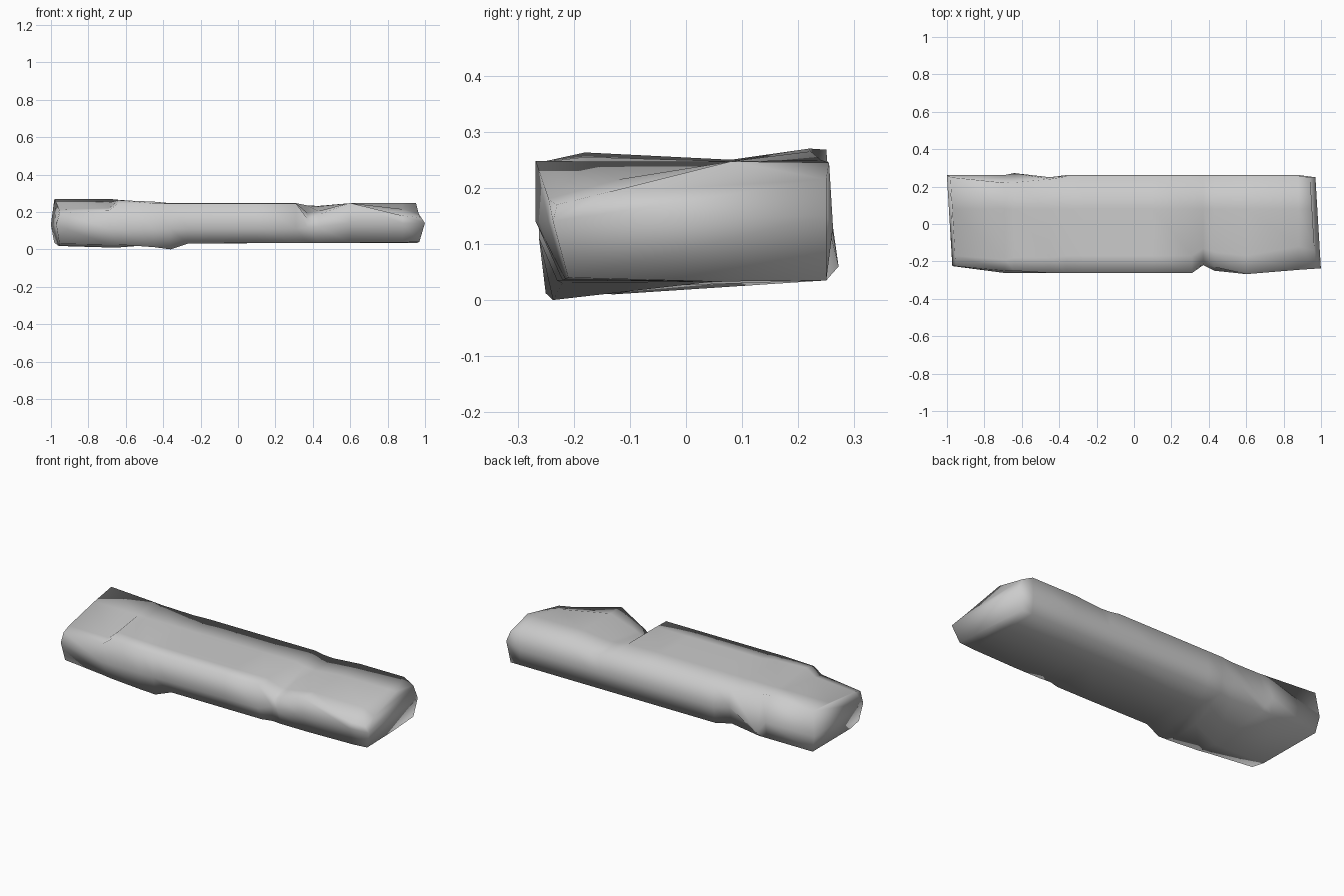
import bpy
import bmesh

default_cube = bpy.data.objects.get("Cube")
if default_cube:
    bpy.data.objects.remove(default_cube, do_unlink=True)

# Plain stone colour
stone = bpy.data.materials.new("grey_stone")
stone.use_nodes = True
colour = (0.6, 0.6, 0.6, 1)
stone.diffuse_color = colour
stone.node_tree.nodes["Principled BSDF"].inputs["Base Color"].default_value = colour

# Regular cross-section of the slab as (y, z), walked around from the top front edge
SECTION = {
    "front_top": (-.262, .245),
    "front_mid": (-.262, .11),
    "front_low": (-.23, .035),
    "keel": (.05, .033),
    "back_low": (.25, .035),
    "back_mid": (.262, .13),
    "back_top": (.255, .245),
    "spine": (.08, .247),
    "crown": (-.17, .247),
}

bm = bmesh.new()
rings = []


def station(x, bulge=0, skew=0, **moved):
    """Add one cross-section; moved points replace the regular ones."""
    ring = []
    for name, point in {**SECTION, **moved}.items():
        y, z = point
        push = bulge if name.endswith("mid") else 0
        ring.append(bm.verts.new((x + push + skew * y, y, z)))
    rings.append(ring)


# Left end, its top sloping down to the front
station(-.967, -.018, -.06, front_top=(-.225, .195), front_mid=(-.225, .13),
        front_low=(-.21, .03), keel=(-.13, .018), back_top=(.25, .268),
        spine=(.08, .25), crown=(-.17, .212))
station(-.69, front_top=(-.25, .21), front_low=(-.24, .025), keel=(-.13, .01),
        back_top=(.22, .27), spine=(.08, .25), crown=(-.19, .22))
# Step up along the top front edge, with a bulge low on the back
station(-.64, front_top=(-.25, .245), front_low=(-.25, .025), keel=(-.13, .01),
        back_mid=(.272, .06), back_top=(.222, .265), crown=(-.18, .263))
# Chipped back edge and sagging lower front lip
station(-.45, front_low=(-.25, .012), keel=(-.05, .025), back_low=(.225, .045),
        back_mid=(.25, .15), back_top=(.24, .25), crown=(-.18, .255))
station(-.36, front_low=(-.237, 0))
# Undercut middle
station(-.27, front_low=(-.22, .03))
station(.1)
station(.31)
# Notch across the top front edge, fading towards the back
station(.37, front_top=(-.21, .165), front_mid=(-.22, .12),
        front_low=(-.215, .035), back_top=(.255, .235), spine=(.08, .235),
        crown=(-.13, .195))
station(.43, front_top=(-.23, .185), front_mid=(-.25, .12), front_low=(-.22, .035),
        back_top=(.255, .232), spine=(.08, .23), crown=(-.15, .205))
# Right end with its top front corner worn away
station(.6, front_top=(-.268, .248), front_mid=(-.268, .14), front_low=(-.22, .035))
station(.88, front_top=(-.245, .18), front_mid=(-.245, .14),
        front_low=(-.215, .037), crown=(-.12, .215))
station(.957, .028, -.06, front_top=(-.23, .17), front_mid=(-.237, .14),
        front_low=(-.21, .04), back_mid=(.25, .15), back_top=(.25, .215),
        crown=(-.14, .192))

# Skin between neighbouring sections
for ring, following in zip(rings, rings[1:]):
    for i in range(len(ring)):
        j = (i + 1) % len(ring)
        bm.faces.new((ring[i], ring[j], following[j], following[i]))

# Ridged end caps, split at mid height
for ring in (rings[0], rings[-1]):
    front_top, front_mid, front_low, keel, back_low, back_mid, back_top, spine, crown = ring
    bm.faces.new((front_top, front_mid, back_mid, back_top, spine, crown))
    bm.faces.new((front_mid, front_low, keel, back_low, back_mid))

bmesh.ops.recalc_face_normals(bm, faces=bm.faces)
for face in bm.faces:
    face.smooth = True

mesh = bpy.data.meshes.new("stone_slab")
bm.to_mesh(mesh)
bm.free()
mesh.materials.append(stone)
slab = bpy.data.objects.new("stone_slab", mesh)
bpy.context.collection.objects.link(slab)
